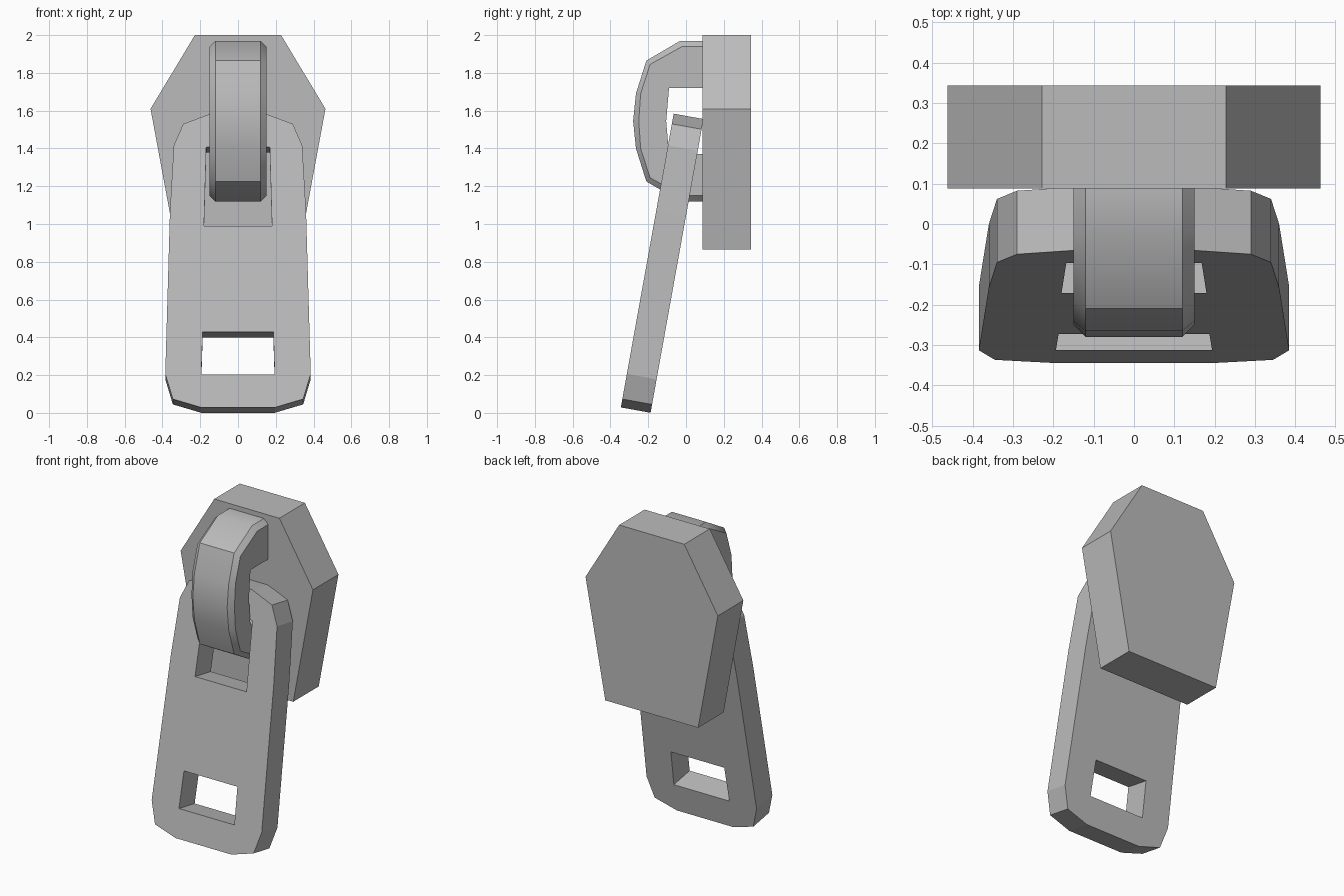
import bpy, bmesh, math
from mathutils import Matrix, Vector

cube = bpy.data.objects.get("Cube")
if cube:
    bpy.data.objects.remove(cube, do_unlink=True)

grey = bpy.data.materials.new("grey metal")
grey.use_nodes = True
COLOUR = (0.5, 0.5, 0.5, 1)
grey.diffuse_color = COLOUR
grey.node_tree.nodes["Principled BSDF"].inputs["Base Color"].default_value = COLOUR


def finish(bm, name):
    bmesh.ops.recalc_face_normals(bm, faces=bm.faces)
    mesh = bpy.data.meshes.new(name)
    bm.to_mesh(mesh)
    bm.free()
    mesh.materials.append(grey)
    ob = bpy.data.objects.new(name, mesh)
    bpy.context.collection.objects.link(ob)
    return ob


def mirrored(half):
    """Close a right-hand half outline across x = 0."""
    return half + [(-x, z) for x, z in reversed(half)]


def slab(name, outlines, depth, matrix):
    """Fill outlines (the first is the rim, the rest are holes), then thicken along y."""
    bm = bmesh.new()
    for outline in outlines:
        verts = [bm.verts.new((x, 0, z)) for x, z in outline]
        for a, b in zip(verts, verts[1:] + verts[:1]):
            bm.edges.new((a, b))
    bmesh.ops.triangle_fill(bm, edges=bm.edges[:], use_beauty=True, use_dissolve=False,
                            normal=(0, -1, 0))
    grown = bmesh.ops.extrude_face_region(bm, geom=bm.faces[:], use_keep_orig=True)
    moved = [g for g in grown["geom"] if isinstance(g, bmesh.types.BMVert)]
    bmesh.ops.translate(bm, verts=moved, vec=(0, depth, 0))
    bm.transform(matrix)
    return finish(bm, name)


# Slider body: six-sided plate
slab("slider_body", [mirrored([(0.325, 0.865), (0.463, 1.61), (0.228, 2.0)])],
     0.255, Matrix.Translation((0, 0.088, 0)))

# Pull tab: leaning plate with two windows
rim = mirrored([(0.195, 0), (0.345, 0.045), (0.385, 0.18), (0.36, 1.06),
                (0.34, 1.41), (0.29, 1.525), (0.145, 1.58)])
grip_hole = mirrored([(0.194, 0.178), (0.187, 0.406)])
loop_hole = mirrored([(0.18, 0.975), (0.168, 1.4)])
lean = Matrix.Translation((0, -0.345, 0.029)) @ Matrix.Rotation(math.radians(-10.2), 4, "X")
slab("pull_tab", [rim, grip_hole, loop_hole], 0.16, lean)

# Loop: chamfered bracket swept through its side profile, mirrored about its middle
MID = 1.545


def whole(half):
    return half + [(y, 2 * MID - z) for y, z in reversed(half[:-1])]


outer = whole([(0.1, 1.97), (-0.03, 1.97), (-0.21, 1.865), (-0.265, 1.69), (-0.28, MID)])
shoulder = whole([(0.1, 1.94), (-0.02, 1.94), (-0.19, 1.845), (-0.24, 1.69), (-0.25, MID)])
inner = whole([(0.1, 1.72)] + [(-0.09, 1.72)] * 3 + [(-0.105, MID)])

bm = bmesh.new()
rings = []
for o, s, i in zip(outer, shoulder, inner):
    section = [(-0.12, o), (0.12, o), (0.15, s), (0.15, i), (-0.15, i), (-0.15, s)]
    rings.append([bm.verts.new((x, *p)) for x, p in section])
for a, b in zip(rings, rings[1:]):
    for k in range(6):
        n = (k + 1) % 6
        bm.faces.new((a[k], a[n], b[n], b[k]))
bm.faces.new(rings[0])
bm.faces.new(rings[-1])
bmesh.ops.remove_doubles(bm, verts=bm.verts, dist=0.0001)
loop = finish(bm, "pull_loop")

bpy.ops.object.select_all(action="DESELECT")
loop.select_set(True)
bpy.context.view_layer.objects.active = loop
bpy.ops.object.shade_smooth_by_angle(angle=math.radians(33))
